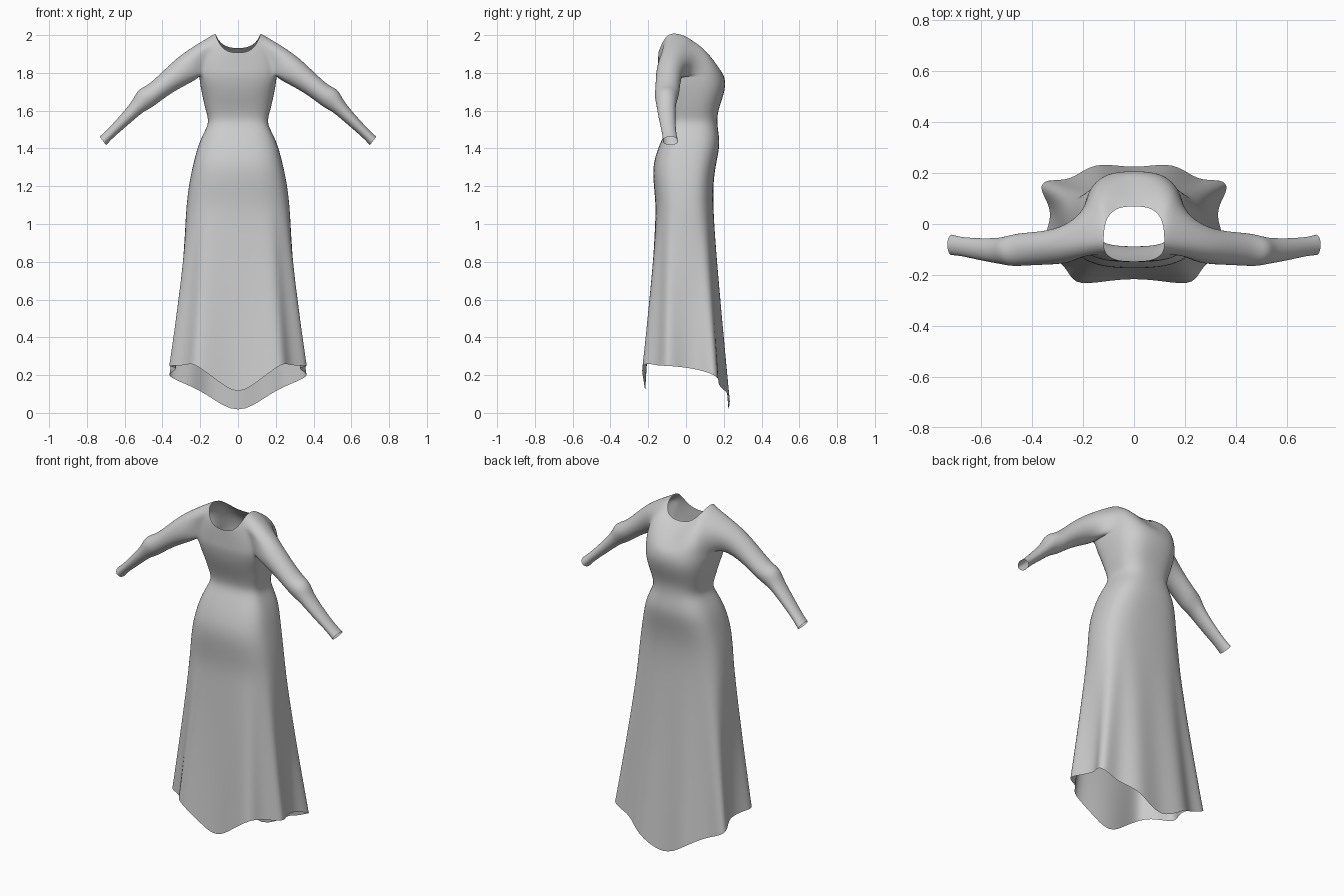
import bpy, bmesh
from math import sin, cos, pi
from mathutils import Vector

cube = bpy.data.objects.get("Cube")
if cube:
    bpy.data.objects.remove(cube, do_unlink=True)

COLS = 12  # columns on one half, from centre back (0) to centre front (12)


def section(z, width, back, front, mid=0.0, e=0.7):
    """Half of a rounded-box cross-section of the body."""
    pts = []
    for j in range(COLS + 1):
        t = pi * j / COLS
        c = abs(cos(t)) ** e
        y = mid + (back - mid) * c if j < COLS / 2 else mid + (front - mid) * c
        pts.append(Vector((width * max(sin(t), 0) ** e if 0 < j < COLS else 0, y, z)))
    return pts


# bodice and hips: height, half width, back, front, side position
BODY = [
    (1.10, .275, -.160, .145), (1.22, .260, -.174, .145), (1.32, .238, -.177, .160),
    (1.42, .212, -.142, .182), (1.49, .178, -.108, .172), (1.54, .153, -.083, .165),
    (1.60, .172, -.094, .170), (1.68, .190, -.125, .200), (1.74, .202, -.142, .212, -.03),
    (1.79, .207, -.150, .203, -.05),
]
# pointed, folded hem from centre back to centre front
HEM = [
    (0, -.212, .085), (.12, -.225, .180), (.245, -.243, .272), (.265, -.150, .25),
    (.385, -.115, .25), (.345, -.04, .245), (.325, .03, .235), (.335, .08, .225),
    (.372, .14, .205), (.350, .178, .182), (.245, .165, .140), (.16, .25, .095), (0, .212, -.02),
]

waist_rows = [section(*row) for row in BODY]

# skirt rows run from the hem up to the hips
rows = []
SKIRT = 8
for i in range(SKIRT):
    u = 1 - i / SKIRT
    ring = []
    for top, low in zip(waist_rows[0], HEM):
        p = top.lerp(Vector(low), u ** 1.12)
        p.z = top.z + (low[2] - top.z) * u
        ring.append(p)
    rows.append(ring)
rows += waist_rows
armpit = len(rows) - 1

# yoke: armpit ring closing in to the scooped neckline
neck = section(2.0, .12, -.147, .07, -.07)
for j, p in enumerate(neck):
    drop = abs(cos(pi * j / COLS)) ** 1.5
    p.z = 2.012 - drop * (.107 if j < COLS / 2 else .082)
YOKE = 5
for i in range(1, YOKE + 1):
    s = i / YOKE
    ring = []
    for j, (a, b) in enumerate(zip(waist_rows[-1], neck)):
        side = sin(pi * j / COLS)
        p = a.lerp(b, s ** (1 + side))
        p.z = a.z + (b.z - a.z) * (1 - (1 - s) ** (1 + .6 * side))
        ring.append(p)
    rows.append(ring)

# body surface, leaving the armhole open
bm = bmesh.new()
grid = [[bm.verts.new(p) for p in ring] for ring in rows]
c0, c1, r0, r1 = 4, 8, armpit, armpit + 4
for i in range(len(grid) - 1):
    for j in range(COLS):
        if r0 <= i < r1 and c0 <= j < c1:
            continue
        bm.faces.new((grid[i][j], grid[i][j + 1], grid[i + 1][j + 1], grid[i + 1][j]))

# armhole loop: over the top, down the front, under, up the back
loop = [grid[r1][j] for j in range(c0, c1)]
loop += [grid[i][c1] for i in range(r1, r0, -1)]
loop += [grid[r0][j] for j in range(c1, c0, -1)]
loop += [grid[i][c0] for i in range(r0, r1)]

# sleeve: centre x, y, z, radius across, radius along y
SLEEVE = [
    (.255, -.083, 1.835, .083, .076), (.365, -.095, 1.757, .060, .066),
    (.445, -.100, 1.692, .054, .066), (.480, -.104, 1.672, .060, .062),
    (.508, -.105, 1.650, .055, .056), (.532, -.105, 1.622, .041, .051),
    (.600, -.100, 1.552, .033, .044), (.680, -.088, 1.475, .026, .037),
    (.715, -.082, 1.440, .029, .041),
]
up = Vector((.6, 0, .8))
n = len(loop)
for x, y, z, ru, ry in SLEEVE:
    ring = []
    for k in range(n):
        a = 2 * pi * (k - 2) / n
        ring.append(bm.verts.new(Vector((x, y, z)) + up * ru * cos(a) + Vector((0, ry * sin(a), 0))))
    for k in range(n):
        m = (k + 1) % n
        bm.faces.new((loop[k], loop[m], ring[m], ring[k]))
    loop = ring

bmesh.ops.recalc_face_normals(bm, faces=bm.faces)
# make the cloth face outward
bm.faces.ensure_lookup_table()
if bm.faces[0].normal.y > 0:
    bmesh.ops.reverse_faces(bm, faces=bm.faces)
for f in bm.faces:
    f.smooth = True
mesh = bpy.data.meshes.new("dress")
bm.to_mesh(mesh)
bm.free()

dress = bpy.data.objects.new("dress", mesh)
bpy.context.collection.objects.link(dress)

# mirrored half, then smoothed
mirror = dress.modifiers.new("mirror", 'MIRROR')
mirror.use_clip = True
mirror.merge_threshold = .001
smooth = dress.modifiers.new("smooth", 'SUBSURF')
smooth.levels = smooth.render_levels = 2

# plain grey cloth
cloth = bpy.data.materials.new("grey cloth")
cloth.use_nodes = True
colour = (.6, .6, .6, 1)
cloth.diffuse_color = colour
shader = cloth.node_tree.nodes["Principled BSDF"]
shader.inputs["Base Color"].default_value = colour
shader.inputs["Roughness"].default_value = .8
mesh.materials.append(cloth)
